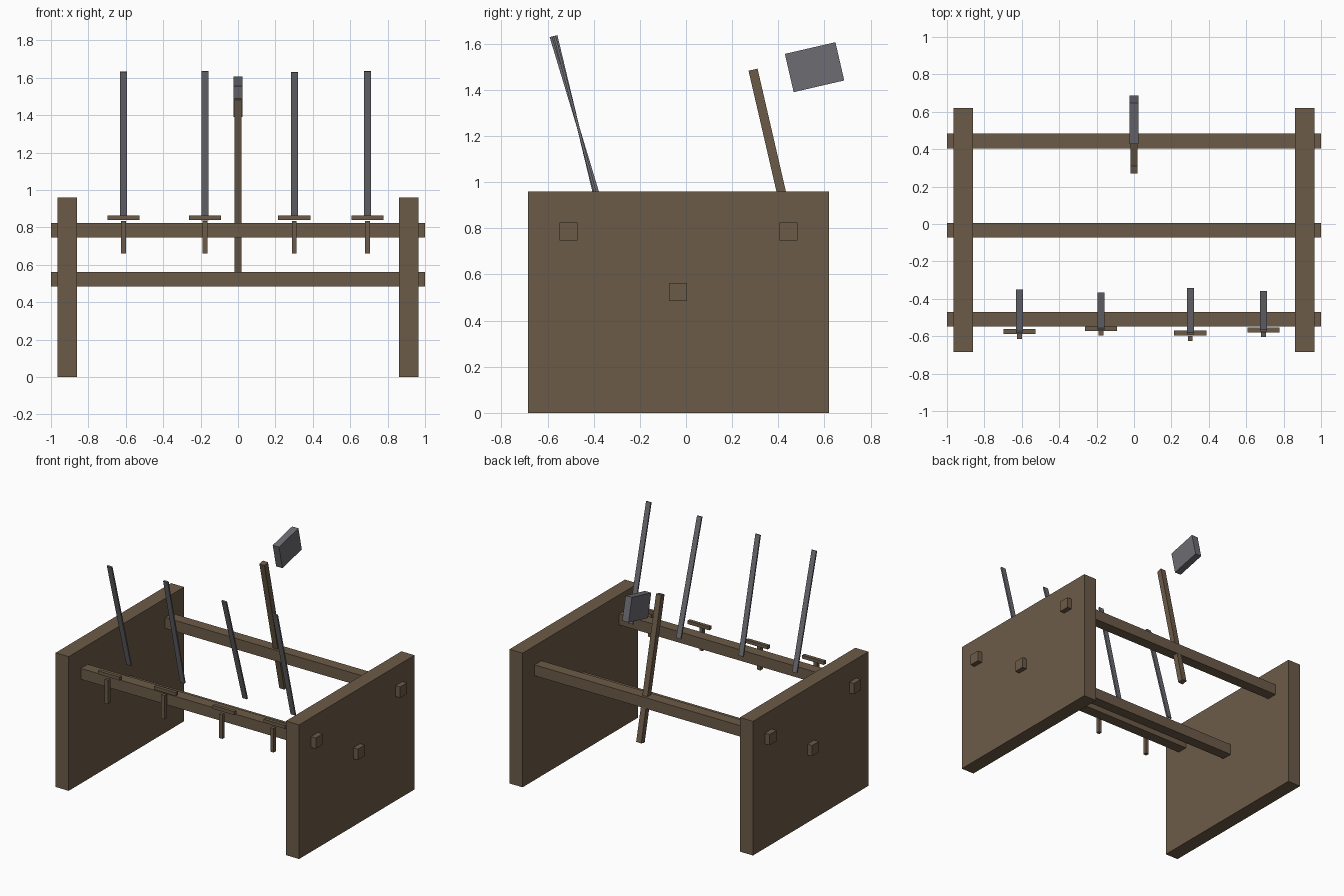
import bpy
from math import radians, sin
from mathutils import Matrix

if "Cube" in bpy.data.objects:
    bpy.data.objects.remove(bpy.data.objects["Cube"])


def material(name, color):
    m = bpy.data.materials.new(name)
    m.diffuse_color = color
    m.use_nodes = True
    m.node_tree.nodes["Principled BSDF"].inputs["Base Color"].default_value = m.diffuse_color
    return m


wood = material("wood", (0.15, 0.105, 0.065, 1))
steel = material("steel", (0.15, 0.15, 0.17, 1))


def box(name, center, size, mat, tilt=0.0):
    """Box of a given size, tilted in degrees about the x axis."""
    bpy.ops.mesh.primitive_cube_add(size=1, location=center)
    ob = bpy.context.object
    ob.name = name
    ob.data.transform(Matrix.Diagonal((*size, 1)))
    ob.rotation_euler.x = radians(tilt)
    ob.data.materials.append(mat)
    return ob


# Side panels
for side, s in (("left", -1), ("right", 1)):
    box(f"{side}_panel", (s * 0.912, -0.033, 0.48), (0.104, 1.305, 0.96), wood)

# Crossbeams passing through both panels
for name, y, z in (("front", -0.51, 0.785), ("middle", -0.034, 0.523), ("back", 0.444, 0.785)):
    box(f"{name}_beam", (0, y, z), (2.0, 0.078, 0.078), wood)

# Swords: leaning blade, level crossguard and upright grip
BLADE_Y = -0.467
for i, (x, tilt) in enumerate(((-0.612, 15.6), (-0.177, 13.5), (0.301, 16.8), (0.693, 14.5)), 1):
    lean = sin(radians(tilt))
    box(f"sword_blade_{i}", (x, BLADE_Y, 1.237), (0.037, 0.011, 0.82), steel, tilt)
    box(f"sword_guard_{i}", (x, BLADE_Y - 0.4 * lean, 0.853), (0.172, 0.025, 0.024), wood)
    box(f"sword_grip_{i}", (x, BLADE_Y - 0.5 * lean, 0.748), (0.026, 0.026, 0.172), wood)

# Hammer leaning on the back beam
box("hammer_handle", (0, 0.403, 1.0), (0.04, 0.04, 1.0), wood, 13)
box("hammer_head", (0, 0.557, 1.498), (0.05, 0.225, 0.17), steel, 13)
